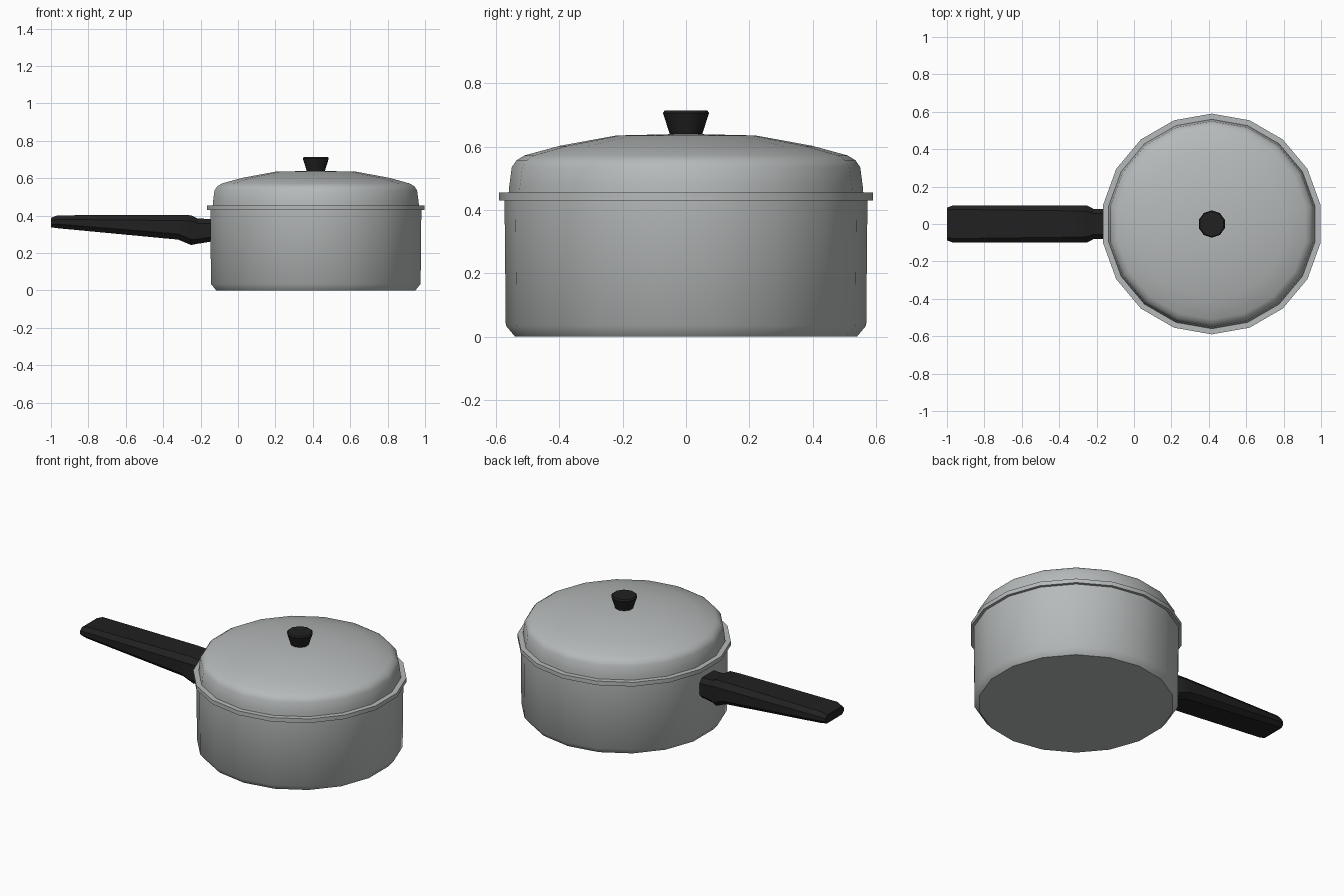
import bpy, bmesh, math

if "Cube" in bpy.data.objects:
    bpy.data.objects.remove(bpy.data.objects["Cube"])

CX = 0.416  # centre of the pan in x


def material(name, rgb):
    m = bpy.data.materials.new(name)
    m.diffuse_color = (*rgb, 1)
    m.use_nodes = True
    m.node_tree.nodes["Principled BSDF"].inputs["Base Color"].default_value = m.diffuse_color
    return m


steel = material("brushed steel", (0.47, 0.49, 0.49))
black = material("black plastic", (0.015, 0.015, 0.015))


def finish(name, bm, mat, angle):
    bmesh.ops.recalc_face_normals(bm, faces=bm.faces)
    me = bpy.data.meshes.new(name)
    bm.to_mesh(me)
    bm.free()
    ob = bpy.data.objects.new(name, me)
    bpy.context.collection.objects.link(ob)
    me.materials.append(mat)
    bpy.ops.object.select_all(action='DESELECT')
    ob.select_set(True)
    bpy.context.view_layer.objects.active = ob
    bpy.ops.object.shade_smooth_by_angle(angle=math.radians(angle))
    return ob


def loft(name, rings, mat, angle=35):
    """Skin a list of closed rings and cap both ends."""
    bm = bmesh.new()
    loops = [[bm.verts.new(p) for p in r] for r in rings]
    n = len(loops[0])
    for a, b in zip(loops, loops[1:]):
        for i in range(n):
            j = (i + 1) % n
            bm.faces.new((a[i], a[j], b[j], b[i]))
    bm.faces.new(loops[0])
    bm.faces.new(loops[-1])
    return finish(name, bm, mat, angle)


def turned(name, profile, sides, mat, angle=35):
    """Turn a (radius, z) profile, with a vertex facing +y."""
    angs = [math.pi / 2 + 2 * math.pi * i / sides for i in range(sides)]
    rings = [[(CX + r * math.cos(a), r * math.sin(a), z) for a in angs]
             for r, z in profile]
    return loft(name, rings, mat, angle)


# Pan body: outer wall, rolled rim, inner wall and floor
turned("pan_body", [(0.54, 0.0), (0.569, 0.035), (0.573, 0.43), (0.59, 0.43),
                    (0.59, 0.455), (0.555, 0.455), (0.55, 0.05), (0.53, 0.03)],
       18, steel, 50)

# Domed lid
turned("lid", [(0.56, 0.452), (0.558, 0.475), (0.55, 0.535), (0.535, 0.557),
               (0.51, 0.572), (0.40, 0.602), (0.22, 0.635), (0.05, 0.639)],
       18, steel, 50)

# Lid knob
turned("lid_knob", [(0.048, 0.63), (0.073, 0.706), (0.067, 0.714)], 10, black)

# Handle: chamfered sections (x, half width, bottom, top, chamfer)
stations = [(-1.0, 0.088, 0.338, 0.388, 0.015),
            (-0.965, 0.10, 0.333, 0.402, 0.022),
            (-0.32, 0.10, 0.272, 0.404, 0.03),
            (-0.25, 0.098, 0.243, 0.402, 0.03),
            (-0.215, 0.08, 0.25, 0.384, 0.025),
            (-0.14, 0.08, 0.262, 0.383, 0.025)]


def section(x, w, lo, hi, c):
    half = [(w - c, lo), (w, lo + c), (w, hi - c), (w - c, hi)]
    return [(x, y, z) for y, z in half] + [(x, -y, z) for y, z in reversed(half)]


loft("handle", [section(*s) for s in stations], black, 30)
